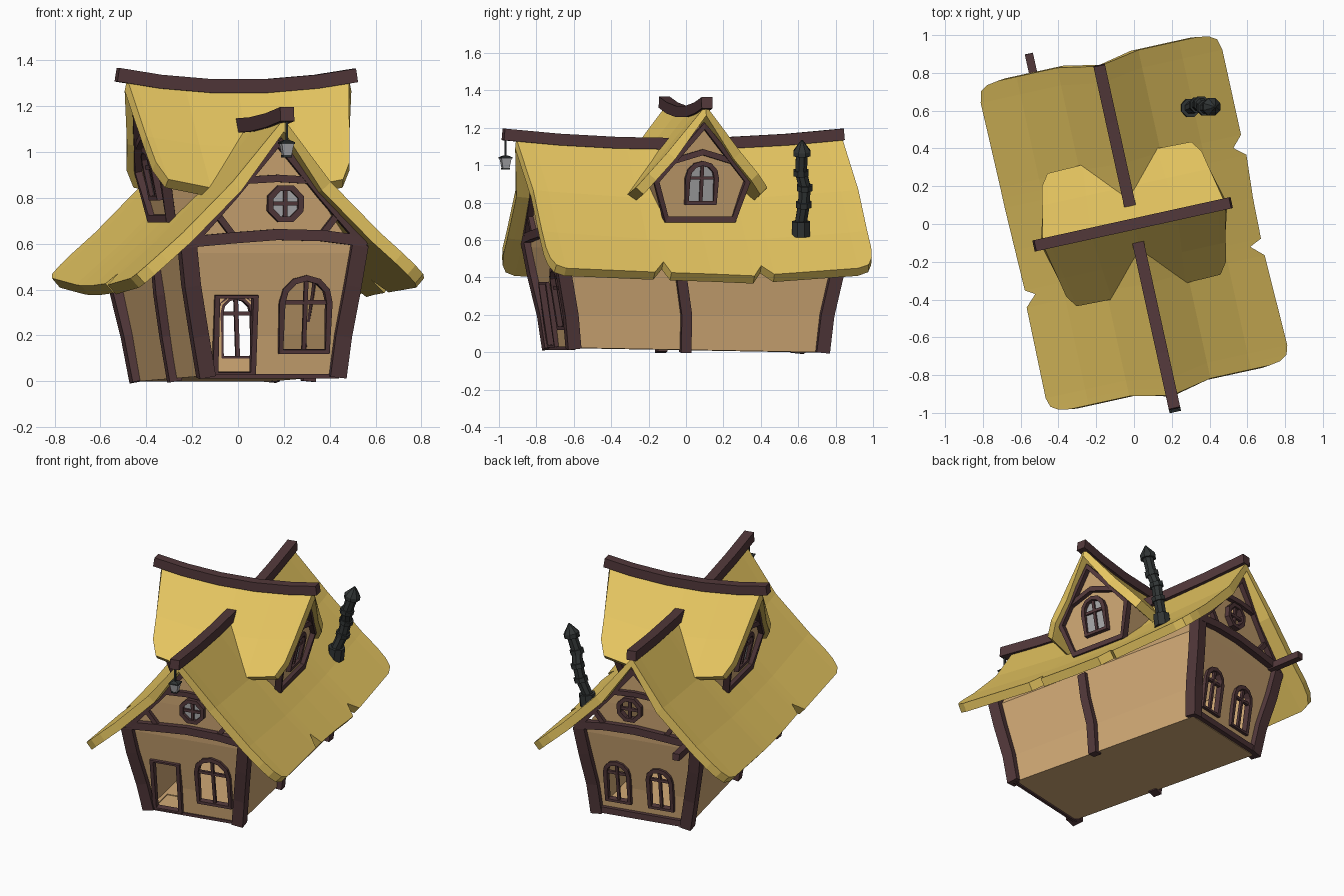
import bpy, bmesh
from math import pi, sin, cos, radians
from mathutils import Vector as V

if "Cube" in bpy.data.objects:
    bpy.data.objects.remove(bpy.data.objects["Cube"])

TURN = radians(12.4)   # whole house is turned on its plot


def material(name, rgb):
    m = bpy.data.materials.new(name)
    m.diffuse_color = (*rgb, 1)
    m.use_nodes = True
    m.node_tree.nodes["Principled BSDF"].inputs["Base Color"].default_value = m.diffuse_color
    return m


STRAW = material("straw", (0.80, 0.57, 0.12))
PLASTER = material("plaster", (0.64, 0.40, 0.18))
WOOD = material("dark_wood", (0.085, 0.04, 0.043))
IRON = material("iron", (0.03, 0.035, 0.035))
GLASS = material("glass", (0.40, 0.40, 0.41))


def lerp(table, t):
    for (a, x), (b, y) in zip(table, table[1:]):
        if t <= b:
            return x + (y - x) * (t - a) / (b - a)
    return table[-1][1]


def make(name, verts, faces, mat, fix=True):
    bm = bmesh.new()
    vs = [bm.verts.new(v) for v in verts]
    for f in faces:
        bm.faces.new([vs[i] for i in f])
    if fix:
        bmesh.ops.recalc_face_normals(bm, faces=bm.faces)
    me = bpy.data.meshes.new(name)
    bm.to_mesh(me)
    bm.free()
    ob = bpy.data.objects.new(name, me)
    bpy.context.collection.objects.link(ob)
    me.materials.append(mat)
    ob.rotation_euler.z = TURN
    return ob


def apply_mod(ob, kind, **kw):
    m = ob.modifiers.new(kind, kind)
    for k, v in kw.items():
        setattr(m, k, v)
    bpy.context.view_layer.objects.active = ob
    bpy.ops.object.modifier_apply(modifier=m.name)


def tube(name, pts, radii, mat, n=4, up=(0, 0, 1), closed=False, depth=1.0):
    """Sweep an n-sided section along points; n=4 gives a rectangular beam."""
    pts = [V(p) for p in pts]
    N, verts, up = len(pts), [], V(up)
    if not isinstance(radii, (list, tuple)):
        radii = [radii] * N
    for i, p in enumerate(pts):
        a = pts[i - 1] if (i or closed) else p
        b = pts[(i + 1) % N] if (i < N - 1 or closed) else p
        t = (b - a).normalized()
        side = t.cross(up).normalized()
        top = side.cross(t)
        k = 2 ** 0.5 if n == 4 else 1
        for j in range(n):
            c = 2 * pi * (j + 0.5) / n
            verts.append(p + (side * cos(c) + top * sin(c) * depth) * radii[i] * k)
    faces = [[i * n + j, i * n + (j + 1) % n, (i + 1) % N * n + (j + 1) % n, (i + 1) % N * n + j]
             for i in range(N if closed else N - 1) for j in range(n)]
    if not closed:
        faces += [list(range(n)), list(range((N - 1) * n, N * n))]
    return make(name, verts, faces, mat)


def arch(c, z0, hw, z1):
    zs = z1 - hw
    return [(c - hw, z0), (c + hw, z0)] + [(c + hw * cos(pi * k / 6), zs + hw * sin(pi * k / 6)) for k in range(7)]


def roof(name, profile, cols, right, left, shifts, reach, sag, swap):
    """Thatch sheet: eave reach per column, sagging ridge, thickened downward."""
    L, verts = cols[-1], []
    inner = [p[0] for p in profile[1:-1]]
    for y in cols:
        xs = [-lerp(left, y)] + [-x for x in reversed(inner)] + [0] + inner + [lerp(right, y)]
        for x in xs:
            s = shifts[0] if y < 0 else shifts[1]
            yy = y + s * max(0, 1 - abs(x) / reach) * abs(y) / L
            z = lerp(profile, abs(x)) - sag * (1 - (y / L) ** 2)
            verts.append((yy, -x, z) if swap else (x, yy, z))
    w = len(inner) * 2 + 3
    faces = [[j * w + i, j * w + i + 1, (j + 1) * w + i + 1, (j + 1) * w + i]
             for j in range(len(cols) - 1) for i in range(w - 1)]
    ob = make(name, verts, faces, STRAW, fix=False)
    apply_mod(ob, 'SOLIDIFY', thickness=0.055, offset=-1)


def skew(x, z):
    """The left side of the house leans out a little more."""
    return x if x > 0 or z > .65 else x - .028 * min(1, z / .37)


# main walls: leaning hollow shell, front edge slightly off the ground
lean = [(0, .68), (.2, .70), (.62, .78), (1.1, .80)]
rows = [(.295, 0), (.31, .2), (.36, .56), (.2, .79), (0, 1.05)]
loop = [(x, z) for x, z in rows] + [(-x, z) for x, z in rows[-2::-1]]
n = len(loop)
verts = [(skew(x, z), s * lerp(lean, z), max(z, .012 - .012 * s)) for s in (-1, 1) for x, z in loop]
faces = [[i, (i + 1) % n, n + (i + 1) % n, n + i] for i in range(n)]
for o in (0, n):
    faces += [[o + i, o + i + 1, o + n - 2 - i, o + n - 1 - i] for i in range(3)] + [[o + 3, o + 4, o + 5]]
walls = make("walls", verts, faces, PLASTER)
apply_mod(walls, 'SOLIDIFY', thickness=0.03, offset=-1)

# openings
front_window, back_a, back_b = arch(.14, .13, .105, .45), arch(.15, .10, .075, .37), arch(-.13, .10, .075, .37)
door = [(-.255, .035), (-.085, .035), (-.085, .37), (-.255, .37)]
ring = [(.035 + .073 * cos(pi * (k + .5) / 4), .775 + .073 * sin(pi * (k + .5) / 4)) for k in range(8)]
for s, shape in ((-1, front_window), (-1, door), (1, back_a), (1, back_b), (1, ring)):
    k = len(shape)
    cutter = make("cutter", [(u, s * y, z) for y in (.5, 1) for u, z in shape],
                  [list(range(k)), list(range(k, 2 * k))] +
                  [[i, (i + 1) % k, k + (i + 1) % k, k + i] for i in range(k)], PLASTER)
    cutter.hide_render = True
    bpy.context.view_layer.update()
    apply_mod(walls, 'BOOLEAN', object=cutter, operation='DIFFERENCE', solver='EXACT')
    bpy.data.objects.remove(cutter)


def on_gable(s, off=0.0):
    return lambda u, z: (u, s * (lerp(lean, z) + off), z)


dormer_lean = [(.70, .33), (.95, .385), (1.25, .45)]


def on_dormer(s, off=0.0):
    return lambda u, z: (s * (lerp(dormer_lean, z) + off), u, z)


def frame(name, shape, put, up, bars=True, pane=None):
    """Swept surround with cross bars and optional glass."""
    tube(name + "_frame", [put(*p) for p in shape], .013, WOOD, up=up, closed=True, depth=1.5)
    us, zs = [p[0] for p in shape], [p[1] for p in shape]
    c, lo, hi = (min(us) + max(us)) / 2, min(zs), max(zs)
    if bars:
        m = (lo + hi) / 2 if len(shape) == 8 else hi - (max(us) - min(us)) / 2
        tube(name + "_upright", [put(c, lo), put(c, hi)], .009, WOOD, up=up)
        tube(name + "_crossbar", [put(min(us), m), put(max(us), m)], .009, WOOD, up=up)
    if pane:
        make(name + "_glass", [pane(*p) for p in shape], [list(range(len(shape)))], GLASS)


Y, X, Z = (0, 1, 0), (1, 0, 0), (0, 0, 1)
frame("front_window", front_window, on_gable(-1), Y)
frame("doorway", door, on_gable(-1), Y, bars=False)
frame("round_window_front", ring, on_gable(-1, .01), Y, pane=on_gable(-1, .006))
frame("back_window_a", back_a, on_gable(1), Y)
frame("back_window_b", back_b, on_gable(1), Y)
frame("round_window_back", ring, on_gable(1, .01), Y)

# timber framing of the two gables and the side walls
for s, tag in ((-1, "front"), (1, "back")):
    g = on_gable(s, .01)
    tube(tag + "_tie_beam", [g(-.42, .605), g(-.2, .625), g(0, .64), g(.2, .635), g(.40, .61)], .022, WOOD, depth=1.1)
    tube(tag + "_collar_beam", [g(-.17, .875), g(0, .885), g(.17, .875)], .016, WOOD)
    for m in (-1, 1):
        tube(tag + "_corner_post", [(skew(m * x, z), s * y, max(z, .01 - .01 * s)) for x, y, z in
             ((.292, .68, 0), (.312, .70, .2), (.345, .745, .42), (.37, .775, .60))], .036, WOOD, up=Y)
        tube(tag + "_rafter", [g(m * .37, .62), g(m * .2, .81), g(0, 1.05)], .02, WOOD, up=Y)
        tube(tag + "_brace", [g(m * .27, .73), g(m * .2, .64)], .014, WOOD, up=Y)
tube("back_sill", [(-.3, .69, .025), (.3, .69, .025)], .02, WOOD)
tube("front_sill", [(-.3, -.68, .022), (.3, -.68, .022)], .009, WOOD)
for m in (-1, 1):
    tube("side_post", [(skew(m * x, z), y, z) for x, y, z in
         ((.298, -.07, 0), (.318, -.07, .2), (.338, -.10, .38), (.355, -.11, .54))], .028, WOOD, up=Y)
tube("back_beam_stub", [(-.35, .72, .60), (-.35, 1.0, .61)], .022, WOOD)

# main thatch roof with rounded corners and eave notches
cols = [-.885, -.875, -.85, -.80, -.31, -.25, -.22, 0, .23, .28, .34, .80, .86, .885, .895]
reach_r = [.54, .60, .64, .655, .64, .575, .64, .645, .66, .60, .655, .655, .64, .60, .54]
reach_l = [.54, .60, .64, .655, .65, .59, .64, .645, .65, .65, .65, .655, .64, .60, .54]
roof("main_roof", [(0, 1.145), (.22, .87), (.44, .65), (.70, .42)], cols,
     list(zip(cols, reach_r)), list(zip(cols, reach_l)), (-.045, -.04), .22, .05, False)
tube("main_ridge_beam", [(0, y, 1.165 - .05 * (1 - ((y + .07) / .93) ** 2))
                         for y in (-1, -.7, -.38, -.07, .24, .55, .86)], .031, WOOD)

# dormer running across the house
face = [(-.185, .71), (.185, .71), (.25, .92), (0, 1.21), (-.25, .92)]
make("dormer_walls", [on_dormer(s)(*p) for s in (-1, 1) for p in face],
     [[o + i for i in f] for o in (0, 5) for f in ((0, 1, 2, 4), (2, 3, 4))] +
     [[i, (i + 1) % 5, 5 + (i + 1) % 5, 5 + i] for i in range(5)], PLASTER)
for s, tag in ((-1, "left"), (1, "right")):
    d = on_dormer(s, .008)
    tube(tag + "_dormer_timbers", [d(*p) for p in face], .018, WOOD, up=X, closed=True, depth=1.2)
    tube(tag + "_dormer_collar", [d(-.17, 1.02), d(0, 1.07), d(.17, 1.02)], .016, WOOD, up=X)
    frame(tag + "_dormer_window", arch(0, .80, .078, 1.01), d, X, pane=on_dormer(s, .006))
dcols = [-.42, -.39, -.2, 0, .2, .39, .42]
dreach = list(zip(dcols, [.30, .36, .365, .365, .365, .36, .30]))
roof("dormer_roof", [(0, 1.32), (.2, 1.07), (.38, .865)], dcols, dreach, dreach,
     (-.075, .075), .36, .05, True)
tube("dormer_ridge_beam", [(x, 0, 1.285 + .05 * (x / .53) ** 2) for x in (-.54, -.35, -.12, .12, .35, .525)],
     .03, WOOD)

# crooked chimney pipe (given in world axes, so its turn is cancelled)
bends = [(.293, .615, .62), (.30, .615, .70), (.335, .63, .79), (.355, .635, .88), (.375, .615, .96), (.415, .62, 1.07)]
parts = [tube("chimney_pipe", bends, .034, IRON, n=8, up=Y),
         tube("chimney_base", [(.29, .615, .62), (.30, .615, .70)], .052, IRON, n=8, up=Y),
         tube("chimney_cap", [(.408, .62, 1.05), (.412, .62, 1.075), (.43, .62, 1.135)], [.05, .05, .004], IRON, n=8, up=Y)]
for p in bends[2:5]:
    parts.append(tube("chimney_band", [V(p) - V((.004, 0, .014)), V(p) + V((.004, 0, .014))], .044, IRON, n=8, up=Y))
for ob in parts:
    ob.rotation_euler.z = 0

# lantern under the front ridge end
tube("lantern_hook", [(0, -.988, 1.04), (0, -.988, 1.15)], .005, IRON, up=Y)
tube("lantern_body", [(0, -.988, .985), (0, -.988, 1.035)], [.018, .027], GLASS, up=Y)
tube("lantern_lid", [(0, -.988, 1.035), (0, -.988, 1.043), (0, -.988, 1.052)], [.031, .031, .012], IRON, up=Y)
tube("lantern_foot", [(0, -.988, .977), (0, -.988, .986)], .02, IRON, up=Y)
